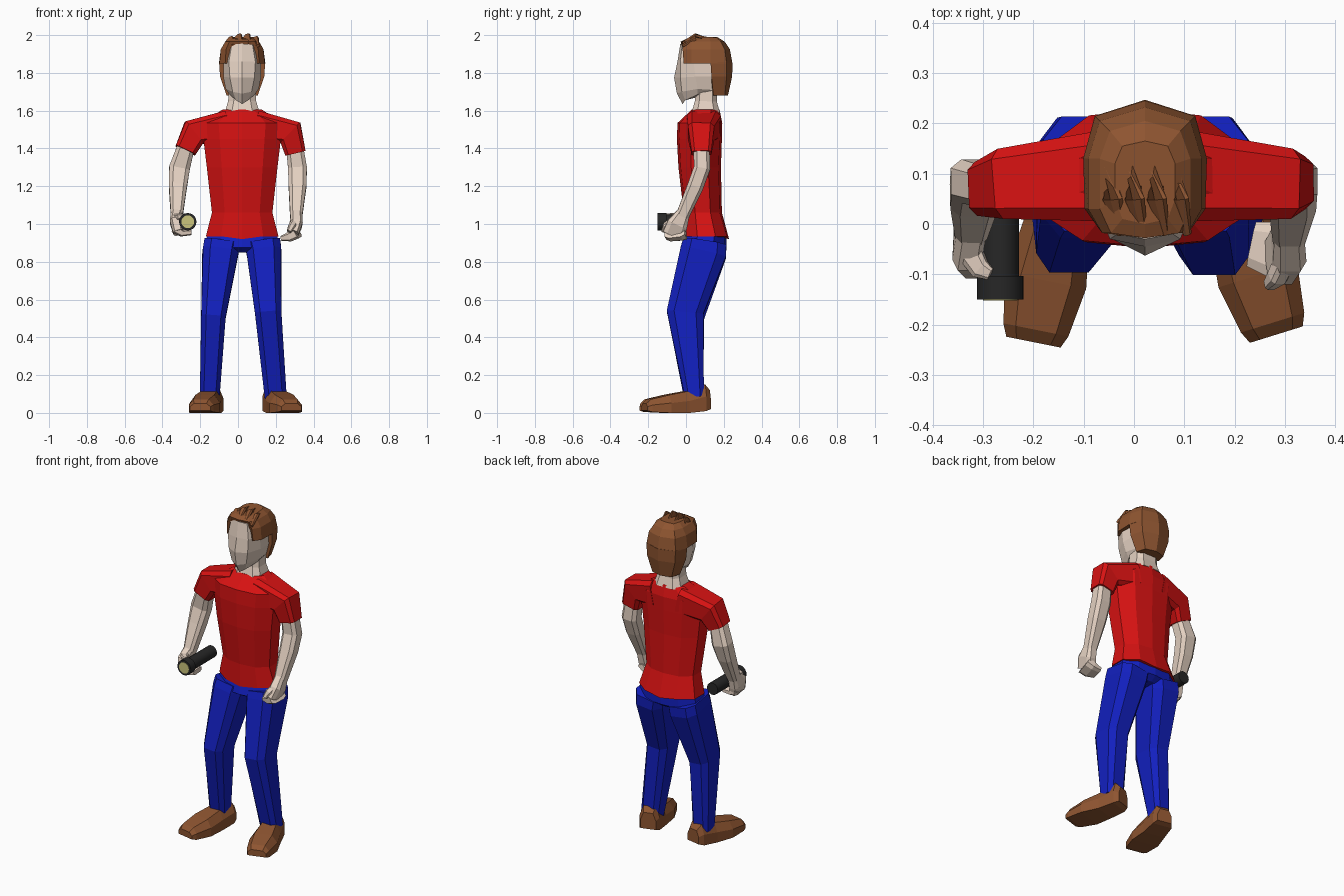
import bpy, bmesh
from math import pi
from mathutils import Vector

CX = 0.022  # body centre line


def mat(name, r, g, b):
    m = bpy.data.materials.new(name)
    m.diffuse_color = (r, g, b, 1)
    return m


RED = mat("red_cloth", 0.68, 0.006, 0.006)
BLUE = mat("blue_cloth", 0.006, 0.014, 0.52)
SKIN = mat("skin", 0.78, 0.64, 0.54)
BROWN = mat("brown", 0.27, 0.09, 0.03)
BLACK = mat("black", 0.02, 0.02, 0.02)
LENS = mat("lens", 0.6, 0.56, 0.2)


def loft(name, rings, material):
    """Skin a list of equal-length point rings and cap both ends."""
    bm = bmesh.new()
    vs = [[bm.verts.new(p) for p in r] for r in rings]
    n = len(vs[0])
    for a, b in zip(vs, vs[1:]):
        for i in range(n):
            j = (i + 1) % n
            bm.faces.new((a[i], a[j], b[j], b[i]))
    bm.faces.new(vs[0])
    bm.faces.new(vs[-1])
    bmesh.ops.recalc_face_normals(bm, faces=bm.faces)
    me = bpy.data.meshes.new(name)
    bm.to_mesh(me)
    bm.free()
    me.materials.append(material)
    ob = bpy.data.objects.new(name, me)
    bpy.context.collection.objects.link(ob)
    return ob


def tube(name, path, material, c=0.6):
    """Chamfered-box section swept along (x, y, z, half_width, half_depth)."""
    prof = [(1, c), (c, 1), (-c, 1), (-1, c), (-1, -c), (-c, -1), (c, -1), (1, -c)]
    pts = [Vector(p[:3]) for p in path]
    rings = []
    for i, p in enumerate(path):
        d = Vector()
        if i > 0:
            d += (pts[i] - pts[i - 1]).normalized()
        if i < len(pts) - 1:
            d += (pts[i + 1] - pts[i]).normalized()
        d.normalize()
        v = d.cross(Vector((0, 1, 0))).normalized()
        u = v.cross(d)
        rings.append([pts[i] + v * a * p[3] + u * b * p[4] for a, b in prof])
    return loft(name, rings, material)


def mirrored(half, z=None):
    """Close a half outline (front to back) across the centre line."""
    h = [(p[0], p[1], p[2] if z is None else z) for p in half]
    full = h + [(-x, y, zz) for x, y, zz in h[-2:0:-1]]
    return [(x + CX, y, zz) for x, y, zz in full]


def body_ring(z, hw, yf, yb, dip=0.0):
    m, d = (yf + yb) / 2, (yb - yf) / 2
    return mirrored([(0, yf, z - dip), (hw * .58, yf + .012, z), (hw, m - d * .4, z),
                     (hw, m + d * .4, z), (hw * .58, yb - .012, z), (0, yb, z - dip)])


# Shirt body and trousers top
loft("shirt", [body_ring(.935, .192, -.012, .228, .015), body_ring(1.06, .16, -.012, .19),
               body_ring(1.3, .187, -.04, .185), body_ring(1.45, .205, -.048, .19),
               body_ring(1.535, .215, -.045, .192), body_ring(1.605, .105, .03, .178)], RED)
loft("trousers_top", [body_ring(.85, .14, .02, .18), body_ring(.875, .2, -.022, .215),
                      body_ring(.95, .182, -.002, .215)], BLUE)

# Legs
tube("right_leg", [(-.085, .1, .9, .095, .115), (-.093, .092, .85, .095, .122),
                   (-.13, .0, .51, .065, .097), (-.15, .04, .08, .052, .05)], BLUE)
tube("left_leg", [(.13, .1, .9, .095, .115), (.138, .092, .85, .092, .122),
                  (.16, -.005, .53, .07, .097), (.2, .045, .08, .058, .05)], BLUE)


# Shoes
def shoe(name, heel, toe, top):
    h, t = Vector((*heel, 0)), Vector((*toe, 0))
    side = Vector((0, 0, 1)).cross((t - h).normalized())
    rings = []
    # along, half width, height, floor
    for f, w, z, lo in ((0, .045, top - .03, .02), (.08, .06, top, .01), (.35, .067, .115, 0),
                        (.65, .082, .095, 0), (.93, .066, .072, .005), (1, .055, .05, .012)):
        sec = [(-w, lo), (w, lo), (w, lo + (z - lo) * .55), (w * .62, z), (-w * .62, z), (-w, lo + (z - lo) * .55)]
        rings.append([h.lerp(t, f) + side * a + Vector((0, 0, b)) for a, b in sec])
    loft(name, rings, BROWN)


shoe("right_shoe", (-.13, .115), (-.2, -.235), .13)
shoe("left_shoe", (.178, .118), (.283, -.22), .15)

# Sleeves
shoulder = [(.1, .095, 1.52, .08, .09), (.278, .08, 1.483, .074, .07)]
tube("left_sleeve", shoulder + [(.304, .082, 1.375, .055, .052)], RED, .7)
tube("right_sleeve", [(2 * CX - x, *r) for x, *r in shoulder] + [(-.278, .07, 1.39, .057, .054)], RED, .7)

# Bare arms
tube("left_arm", [(.3, .082, 1.41, .045, .042), (.315, .085, 1.295, .05, .044),
                  (.315, .05, 1.2, .047, .043), (.308, -.02, 1.04, .032, .035)], SKIN)
tube("right_arm", [(-.272, .072, 1.42, .045, .042), (-.31, .085, 1.295, .055, .044),
                   (-.318, .055, 1.2, .048, .043), (-.324, -.01, 1.05, .032, .035)], SKIN)

# Hands
tube("left_palm", [(.309, -.012, 1.06, .03, .034), (.307, -.045, 1.0, .034, .055),
                   (.29, -.07, .945, .03, .055)], SKIN)
tube("left_fingers", [(.315, -.06, .955, .03, .055), (.28, -.05, .935, .026, .055),
                      (.235, -.04, .925, .014, .045)], SKIN)
tube("left_thumb", [(.305, -.06, 1.02, .02, .02), (.285, -.105, .99, .018, .018),
                    (.27, -.12, .96, .012, .012)], SKIN)
tube("right_palm", [(-.325, -.005, 1.06, .03, .034), (-.33, -.04, 1.01, .03, .058),
                    (-.315, -.055, .955, .028, .055)], SKIN)
tube("right_fingers", [(-.335, -.05, .975, .024, .055), (-.3, -.045, .952, .018, .052),
                       (-.25, -.04, .955, .014, .045)], SKIN)
tube("right_thumb", [(-.33, -.05, 1.035, .02, .025), (-.305, -.09, 1.04, .016, .02),
                     (-.285, -.1, 1.045, .01, .012)], SKIN)


# Flashlight
def barrel(name, r, y0, y1, material):
    bpy.ops.mesh.primitive_cylinder_add(vertices=20, radius=r, depth=abs(y1 - y0),
                                        location=(-.266, (y0 + y1) / 2, 1.012), rotation=(pi / 2, 0, 0))
    ob = bpy.context.object
    ob.name = name
    ob.data.materials.append(material)
    bpy.ops.object.shade_smooth_by_angle()


barrel("flashlight_grip", .037, -.105, .12, BLACK)
barrel("flashlight_head", .046, -.15, -.103, BLACK)
barrel("flashlight_lens", .034, -.152, -.14, LENS)

# Neck and face
tube("neck", [(CX, .105, 1.59, .092, .075), (CX, .105, 1.65, .074, .058), (CX, .11, 1.74, .07, .055)], SKIN)
loft("head", [
    mirrored([(0, -.018, 1.635), (.032, -.004, 1.655), (.066, .06, 1.685), (.055, .13, 1.69), (0, .15, 1.69)]),
    mirrored([(0, -.048, 1.69), (.05, -.022, 1.7), (.088, .06, 1.715), (.075, .14, 1.71), (0, .17, 1.7)]),
    mirrored([(0, -.063, 1.775), (.065, -.03, 1.775), (.1, .05, 1.78), (.095, .15, 1.78), (0, .2, 1.78)]),
    mirrored([(0, -.045, 1.86), (.07, -.03, 1.86), (.1, .04, 1.86), (.095, .15, 1.86), (0, .2, 1.86)]),
    mirrored([(0, -.03, 1.955), (.055, -.02, 1.95), (.085, .03, 1.945), (.07, .14, 1.95), (0, .17, 1.95)]),
], SKIN)

# Hair: crown, back and fringe locks
loft("hair_crown", [
    mirrored([(0, .03), (.09, -.012), (.12, .03), (.123, .13), (.1, .215), (0, .246)], 1.85),
    mirrored([(0, .0), (.085, -.018), (.113, .03), (.113, .13), (.09, .205), (0, .232)], 1.925),
    mirrored([(0, -.028), (.068, -.018), (.09, .03), (.09, .13), (.07, .185), (0, .205)], 1.965),
    mirrored([(0, .0, 1.98), (.045, .01, 1.98), (.06, .05, 1.985), (.06, .12, 1.99), (.045, .155, 1.988), (0, .165, 1.99)]),
], BROWN)
loft("hair_back", [
    mirrored([(0, .135), (.082, .145), (.066, .205), (0, .222)], 1.68),
    mirrored([(0, .135), (.117, .135), (.096, .215), (0, .244)], 1.78),
    mirrored([(0, .135), (.122, .13), (.1, .215), (0, .247)], 1.855),
], BROWN)
for i in range(4):
    x = CX - .066 + i * .044
    dz = -.014 if i in (0, 3) else 0
    tube(f"hair_lock_{i + 1}", [(x, .13, 1.975 + dz, .022, .012), (x, .05, 1.988 + dz, .025, .014),
                                (x + .018, -.02, 1.958 + dz, .008, .008)], BROWN, .4)
